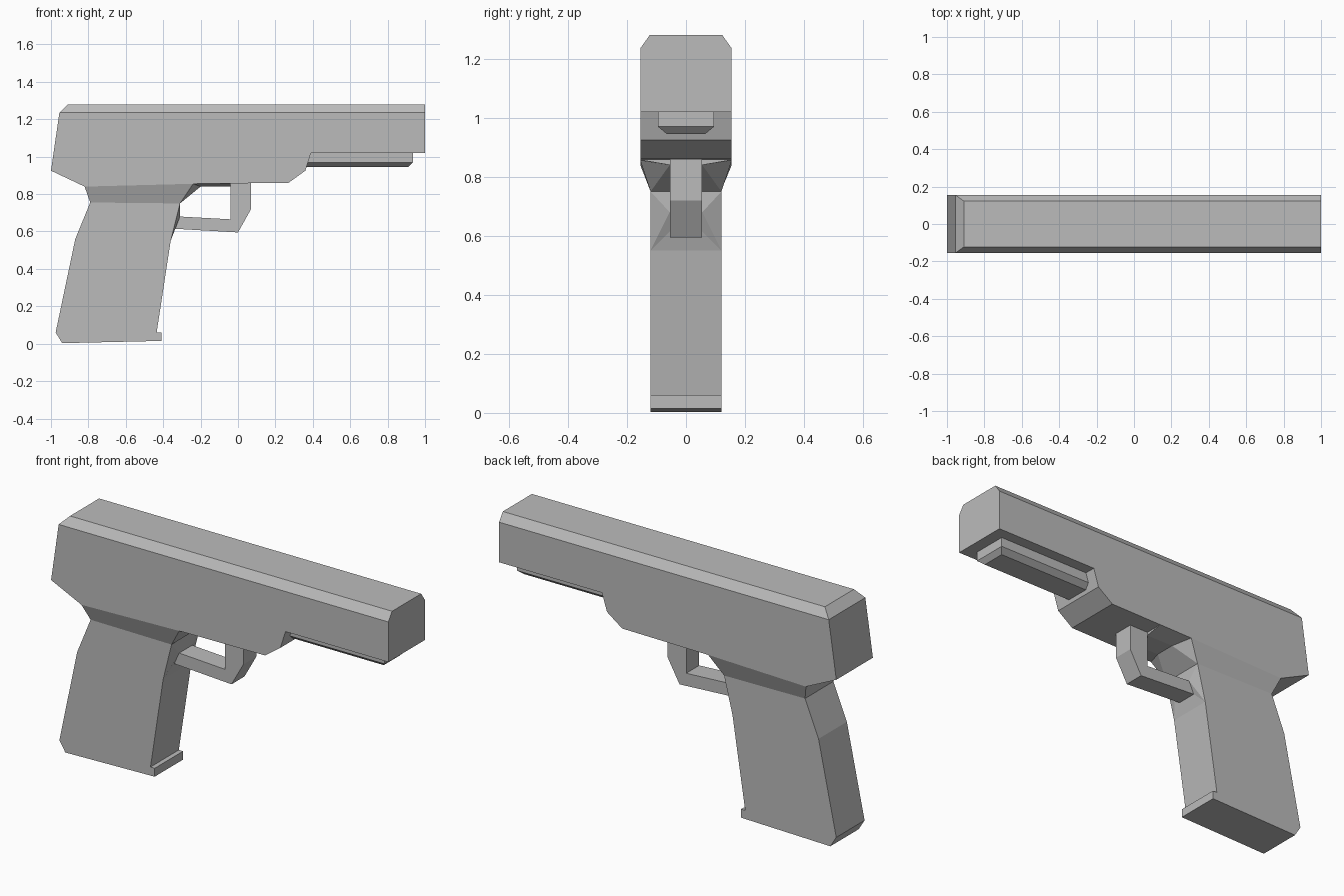
import bpy
import bmesh

cube = bpy.data.objects.get("Cube")
if cube:
    bpy.data.objects.remove(cube)

# Single matte grey for every part
grey = bpy.data.materials.new("matte grey")
grey.use_nodes = True
colour = (0.5, 0.5, 0.5, 1)
grey.diffuse_color = colour
grey.node_tree.nodes["Principled BSDF"].inputs["Base Color"].default_value = colour


def shell(name, outline, sides=None):
    """Mirror an (x, z, half width) outline across y and close both flanks."""
    bm = bmesh.new()
    near = [bm.verts.new((x, -w, z)) for x, z, w in outline]
    far = [bm.verts.new((x, w, z)) for x, z, w in outline]
    n = len(outline)
    for i in range(n):
        j = (i + 1) % n
        bm.faces.new((near[i], near[j], far[j], far[i]))
    for side in sides or [range(n)]:
        bm.faces.new([near[i] for i in side])
        bm.faces.new([far[i] for i in reversed(side)])
    bmesh.ops.recalc_face_normals(bm, faces=bm.faces)
    mesh = bpy.data.meshes.new(name)
    bm.to_mesh(mesh)
    bm.free()
    mesh.materials.append(grey)
    obj = bpy.data.objects.new(name, mesh)
    bpy.context.collection.objects.link(obj)
    return obj


BODY, TOP, GRIP, GUARD = 0.155, 0.123, 0.12, 0.055

# Upper body with chamfered top edges
shell("upper_body", [
    (-1, 0.925, BODY), (-0.82, 0.84, BODY), (-0.24, 0.855, BODY),
    (0.27, 0.86, BODY), (0.36, 0.925, BODY), (0.39, 1.02, BODY),
    (1, 1.02, BODY), (1, 1.235, BODY), (1, 1.28, TOP),
    (-0.91, 1.28, TOP), (-0.955, 1.235, BODY),
], [(0, 1, 2, 3, 4, 5, 6, 7, 10), (7, 8, 9, 10)])

# Handle, flaring out where it meets the body
shell("handle", [
    (-0.82, 0.84, BODY), (-0.79, 0.755, GRIP), (-0.87, 0.56, GRIP),
    (-0.975, 0.06, GRIP), (-0.94, 0.003, GRIP), (-0.41, 0.015, GRIP),
    (-0.41, 0.06, GRIP), (-0.435, 0.06, GRIP), (-0.36, 0.55, GRIP),
    (-0.31, 0.75, GRIP), (-0.24, 0.855, BODY),
], [(0, 1, 9, 10), tuple(range(1, 10))])

# Tapered fillets above and behind the guard opening
shell("opening_fillet", [
    (-0.31, 0.75, GRIP), (-0.2, 0.84, GUARD), (-0.04, 0.84, GUARD),
    (-0.04, 0.857, BODY), (-0.24, 0.855, BODY),
], [(0, 1, 4), (1, 2, 3, 4)])
shell("handle_fillet", [
    (-0.36, 0.55, GRIP), (-0.34, 0.615, GUARD),
    (-0.31, 0.68, GUARD), (-0.31, 0.75, GRIP),
], [(0, 1, 2), (0, 2, 3)])

# Guard loop
shell("guard", [(x, z, GUARD) for x, z in (
    (-0.345, 0.615), (0, 0.595), (0.07, 0.72), (0.07, 0.86),
    (-0.04, 0.86), (-0.04, 0.665), (-0.315, 0.68))])

# Rail under the front end, with a bevelled lower edge
shell("lower_rail", [
    (0.36, 1.02, 0.095), (0.36, 0.97, 0.095), (0.36, 0.945, 0.065),
    (0.91, 0.945, 0.065), (0.935, 0.97, 0.095), (0.935, 1.02, 0.095),
], [(0, 1, 4, 5), (1, 2, 3, 4)])
